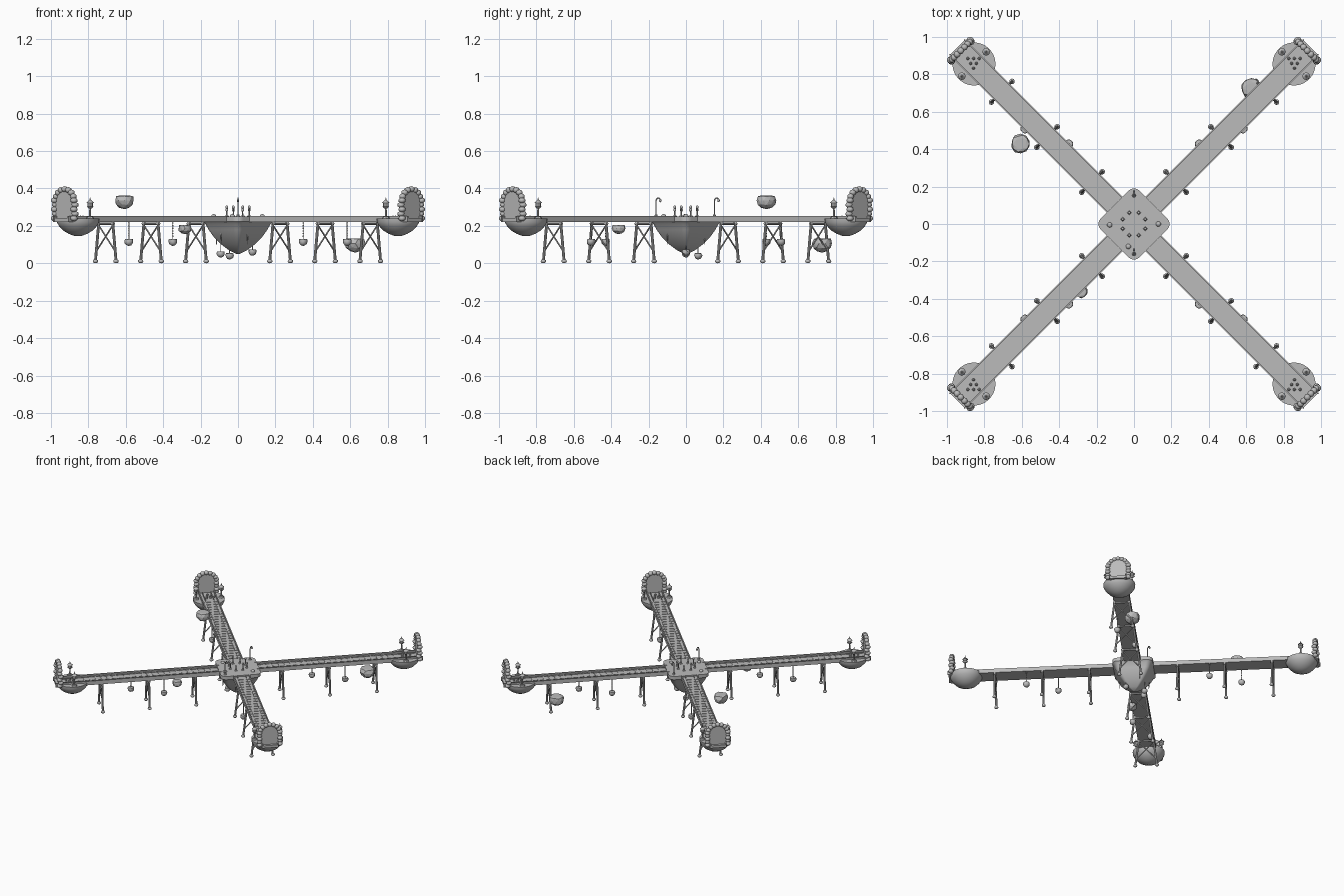
import bpy, bmesh, math, random
from mathutils import Vector, Matrix

if "Cube" in bpy.data.objects:
    bpy.data.objects.remove(bpy.data.objects["Cube"])
random.seed(4)

stone = bpy.data.materials.new("grey stone")
stone.use_nodes = True
GREY = (0.5, 0.5, 0.5, 1)
stone.diffuse_color = GREY
stone.node_tree.nodes["Principled BSDF"].inputs["Base Color"].default_value = GREY

# along / across / up turned to the first diagonal arm
D = math.sqrt(0.5)
ARM = Matrix(((D, D, 0), (D, -D, 0), (0, 0, 1))).to_4x4()


def arm(a, l, z):
    return ARM @ Vector((a, l, z))


def finish(bm, name, mirrored=False, smooth=True):
    bmesh.ops.recalc_face_normals(bm, faces=bm.faces)
    mesh = bpy.data.meshes.new(name)
    bm.to_mesh(mesh)
    bm.free()
    obj = bpy.data.objects.new(name, mesh)
    bpy.context.collection.objects.link(obj)
    mesh.materials.append(stone)
    if smooth:
        bpy.ops.object.select_all(action='DESELECT')
        obj.select_set(True)
        bpy.context.view_layer.objects.active = obj
        bpy.ops.object.shade_smooth_by_angle(angle=math.radians(35))
    if mirrored:
        mod = obj.modifiers.new("four arms", 'MIRROR')
        mod.use_axis = (True, True, False)
        mod.use_mirror_merge = False
    return obj


def box(bm, a0, a1, l0, l1, z0, z1):
    centre = Matrix.Translation(((a0 + a1) / 2, (l0 + l1) / 2, (z0 + z1) / 2))
    size = Matrix.Diagonal((a1 - a0, l1 - l0, z1 - z0, 1))
    bmesh.ops.create_cube(bm, size=1, matrix=ARM @ centre @ size)


def rod(bm, p, q, r, r2=None, sides=8):
    p, q = Vector(p), Vector(q)
    turn = (q - p).to_track_quat('Z', 'Y').to_matrix().to_4x4()
    bmesh.ops.create_cone(bm, cap_ends=True, segments=sides, radius1=r,
                          radius2=r if r2 is None else r2, depth=(q - p).length,
                          matrix=Matrix.Translation((p + q) / 2) @ turn)


def ball(bm, p, r, squash=1.0, detail=2):
    bmesh.ops.create_icosphere(bm, subdivisions=detail, radius=r,
                               matrix=Matrix.Translation(p) @ Matrix.Diagonal((1, 1, squash, 1)))


def loft(bm, rings):
    loops = [[bm.verts.new(p) for p in ring] for ring in rings]
    n = len(loops[0])
    for low, high in zip(loops, loops[1:]):
        for i in range(n):
            bm.faces.new((low[i], low[(i + 1) % n], high[(i + 1) % n], high[i]))
    bm.faces.new(loops[0])
    bm.faces.new(loops[-1])


def boulder(bm, p, r, height):
    # flat on top, rounded underneath
    made = bmesh.ops.create_icosphere(bm, subdivisions=2, radius=1)["verts"]
    for v in made:
        k = random.uniform(0.9, 1.08)
        z = min(v.co.z, 0.55) * height / 1.55
        v.co = Vector(p) + Vector((v.co.x * r * k, v.co.y * r * k, z))


# walkway deck with curbs, inlaid strips and cross planks
bm = bmesh.new()
box(bm, 0.1, 1.335, -0.058, 0.058, 0.222, 0.241)
for s in (-1, 1):
    edges = sorted((s * 0.052, s * 0.06))
    box(bm, 0.13, 1.34, *edges, 0.222, 0.253)
    box(bm, 0.13, 1.3, *sorted((s * 0.028, s * 0.034)), 0.24, 0.247)
for i in range(24):
    a = 0.17 + i * 0.042
    box(bm, a, a + 0.032, -0.052, 0.052, 0.24, 0.2435)
finish(bm, "walkway_deck", True, False)

# braced trestle piers
bm = bmesh.new()
for a in (0.318, 0.658, 1.0):
    for s in (-1, 1):
        rod(bm, arm(a, s * 0.078, 0.012), arm(a, s * 0.052, 0.225), 0.0075)
        ball(bm, arm(a, s * 0.078, 0.011), 0.015, 0.73)
        ball(bm, arm(a, s * 0.053, 0.212), 0.011)
        rod(bm, arm(a, s * 0.071, 0.065), arm(a, -s * 0.055, 0.205), 0.0045, sides=6)
    rod(bm, arm(a, -0.064, 0.212), arm(a, 0.064, 0.212), 0.007)
finish(bm, "trestle_piers", True)

# hanging lamps on chains
bm = bmesh.new()
for a, l in ((0.772, 0.053), (0.55, -0.057)):
    rod(bm, arm(a, l, 0.12), arm(a, l, 0.235), 0.0025, sides=6)
    for k in range(6):
        ball(bm, arm(a, l, 0.145 + k * 0.014), 0.0042, 1.3, 1)
    boulder(bm, arm(a, l, 0.117), 0.024, 0.038)
finish(bm, "hanging_lamps", True)

# end platform bowls
bm = bmesh.new()
END = 1.21
rings = []
for z, r in ((0.147, 0.022), (0.158, 0.05), (0.175, 0.079), (0.2, 0.102), (0.22, 0.113),
             (0.24, 0.115)):
    rings.append([arm(END + r * math.cos(t * math.tau / 32), r * math.sin(t * math.tau / 32), z)
                  for t in range(32)])
loft(bm, rings)
finish(bm, "end_platform", True)

# small studs on each end platform
bm = bmesh.new()
for row in range(3):
    for k in range(3 - row):
        x = (k - (2 - row) / 2) * 0.03
        ball(bm, Vector((0.858 + x, 0.885 - row * 0.026, 0.247)), 0.009, 1, 1)
finish(bm, "platform_studs", True)

# lanterns standing on the end platforms
bm = bmesh.new()
for s in (-1, 1):
    for z0, z1, r0, r1 in ((0.238, 0.25, 0.021, 0.015), (0.25, 0.298, 0.0055, 0.0045),
                           (0.292, 0.304, 0.007, 0.02), (0.304, 0.322, 0.015, 0.015),
                           (0.322, 0.337, 0.021, 0.006), (0.337, 0.353, 0.004, 0.001)):
        rod(bm, arm(END, s * 0.092, z0), arm(END, s * 0.092, z1), r0, r1, 8)
finish(bm, "platform_lanterns", True)

# gateway panel with a round head
GATE, HALF, SPRING = 1.31, 0.066, 0.325
outline = [(-HALF, 0.225), (HALF, 0.225)]
outline += [(HALF * math.cos(t * math.pi / 12), SPRING + 0.065 * math.sin(t * math.pi / 12))
            for t in range(13)]
bm = bmesh.new()
loft(bm, [[arm(GATE + d, l, z) for l, z in outline] for d in (-0.006, 0.006)])
finish(bm, "gateway_panel", True)

# boulders stacked around the gateway
bm = bmesh.new()
for s in (-1, 1):
    for k in range(5):
        ball(bm, arm(GATE + 0.004 * (-1) ** k, s * 0.074, 0.24 + k * 0.024), 0.0195, 0.8)
for t in range(1, 8):
    ang = t * math.pi / 8
    ball(bm, arm(GATE, 0.071 * math.cos(ang), 0.333 + 0.063 * math.sin(ang)), 0.018, 0.9)
finish(bm, "gateway_stones", True)


# central platform with a keel-shaped underside
def diamond(h, z):
    c = h * 0.27
    ring = []
    for corner in range(4):
        mid = corner * math.pi / 2
        reach = math.sqrt(2) * (h - c)
        for k in range(7):
            t = mid + (k / 6 - 0.5) * math.pi / 2
            ring.append((reach * math.cos(mid) + c * math.cos(t),
                         reach * math.sin(mid) + c * math.sin(t), z))
    return ring


bm = bmesh.new()
loft(bm, [diamond(h, z) for h, z in ((0.006, 0.05), (0.035, 0.068), (0.068, 0.1),
          (0.099, 0.14), (0.121, 0.18), (0.134, 0.212), (0.146, 0.224), (0.146, 0.25))])
finish(bm, "central_platform")

# ring of little posts with tiles at their feet
bm = bmesh.new()
for k in range(8):
    t = (k + 0.5) * math.tau / 8
    x, y = 0.065 * math.cos(t), 0.065 * math.sin(t)
    top = 0.3 if k % 2 else 0.285
    rod(bm, (x, y, 0.249), (x, y, 0.256), 0.013, 0.009, 4)
    rod(bm, (x, y, 0.25), (x, y, top), 0.004, 0.003, 6)
    ball(bm, Vector((x, y, top)), 0.008, 1.2)
finish(bm, "ring_posts")

# hooked lamp posts
bm = bmesh.new()
for y in (-0.16, 0.152):
    rod(bm, (0, y, 0.248), (0, y, 0.262), 0.011, 0.006)
    path = [(0, y, 0.25), (0, y, 0.335), (0, y + 0.004, 0.346), (0, y + 0.012, 0.35),
            (0, y + 0.02, 0.346), (0, y + 0.022, 0.335)]
    for p, q in zip(path, path[1:]):
        rod(bm, p, q, 0.0035)
    ball(bm, Vector(path[-1]), 0.007, 1.3)
finish(bm, "hooked_lamps")

# low knobs on the central platform
bm = bmesh.new()
for p in ((-0.13, -0.005, 0.252), (0.13, 0, 0.252), (-0.03, -0.12, 0.252)):
    ball(bm, Vector(p), 0.014, 0.8)
finish(bm, "platform_knobs")

# rocks hanging below the central platform
bm = bmesh.new()
for x, y, z in ((-0.092, 0.0, 0.052), (-0.045, 0.065, 0.042), (0.077, 0.0, 0.062)):
    boulder(bm, (x, y, z), 0.022, 0.034)
    rod(bm, (x, y, z), (x, y, 0.17), 0.0025, sides=6)
for x, y in ((-0.115, 0.03), (-0.09, -0.06), (0.05, -0.1), (0.03, 0.1)):
    rod(bm, (x, y, 0.1), (x, y, 0.2), 0.002, 0.004, 6)
finish(bm, "hanging_rocks")

# large floating boulders
bm = bmesh.new()
boulder(bm, (-0.606, 0.43, 0.336), 0.053, 0.072)
boulder(bm, (0.628, 0.728, 0.106), 0.055, 0.076)
boulder(bm, (-0.283, -0.36, 0.188), 0.036, 0.05)
finish(bm, "floating_boulders", smooth=False)
